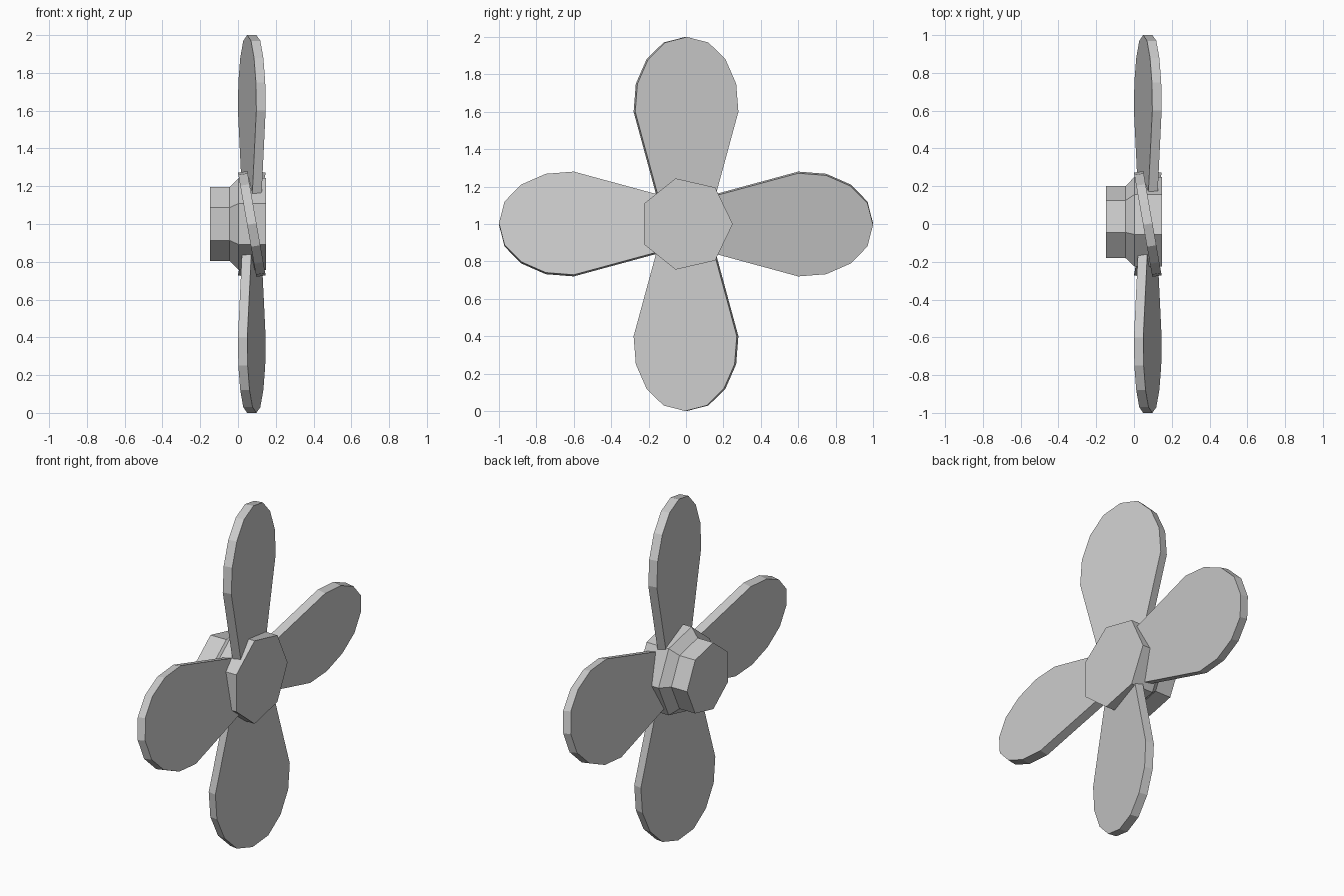
import bpy, bmesh, math
from mathutils import Matrix, Vector

if "Cube" in bpy.data.objects:
    bpy.data.objects.remove(bpy.data.objects["Cube"])

CENTRE = Vector((0, 0, 1))


def finish(name, bm):
    bmesh.ops.recalc_face_normals(bm, faces=bm.faces)
    mesh = bpy.data.meshes.new(name)
    bm.to_mesh(mesh)
    bm.free()
    obj = bpy.data.objects.new(name, mesh)
    bpy.context.collection.objects.link(obj)
    return obj


# Seven-sided hub: narrow sleeve flaring to a wider front, axis along x
SIDES = 7
bm = bmesh.new()
rings = []
for x, r in [(-0.147, 0.2), (-0.045, 0.2), (0.003, 0.25), (0.147, 0.25)]:
    angles = [2 * math.pi * i / SIDES for i in range(SIDES)]
    rings.append([bm.verts.new((x, r * math.cos(a), 1 + r * math.sin(a))) for a in angles])
for a, b in zip(rings, rings[1:]):
    for i in range(SIDES):
        j = (i + 1) % SIDES
        bm.faces.new((a[i], a[j], b[j], b[i]))
bm.faces.new(rings[0])
bm.faces.new(rings[-1])
finish("hub", bm)

# Half outline of a blade: half width, distance from the axis
half = [(0.12, 0.02), (0.28, 0.6), (0.268, 0.75), (0.21, 0.88), (0.118, 0.97)]
outline = half + [(0, 1.0)] + [(-w, d) for w, d in reversed(half)]
THICK = 0.05

# Four pitched blades
for n in range(4):
    bm = bmesh.new()
    back = bm.faces.new([bm.verts.new((-THICK / 2, w, d)) for w, d in outline])
    ext = bmesh.ops.extrude_face_region(bm, geom=[back], use_keep_orig=True)
    moved = [v for v in ext["geom"] if isinstance(v, bmesh.types.BMVert)]
    bmesh.ops.translate(bm, verts=moved, vec=(THICK, 0, 0))
    place = (Matrix.Translation(CENTRE) @ Matrix.Rotation(n * math.pi / 2, 4, "X")
             @ Matrix.Translation((0.073, 0, 0)) @ Matrix.Rotation(math.radians(10), 4, "Z"))
    bmesh.ops.transform(bm, matrix=place, verts=bm.verts)
    finish(f"blade_{n + 1}", bm)
